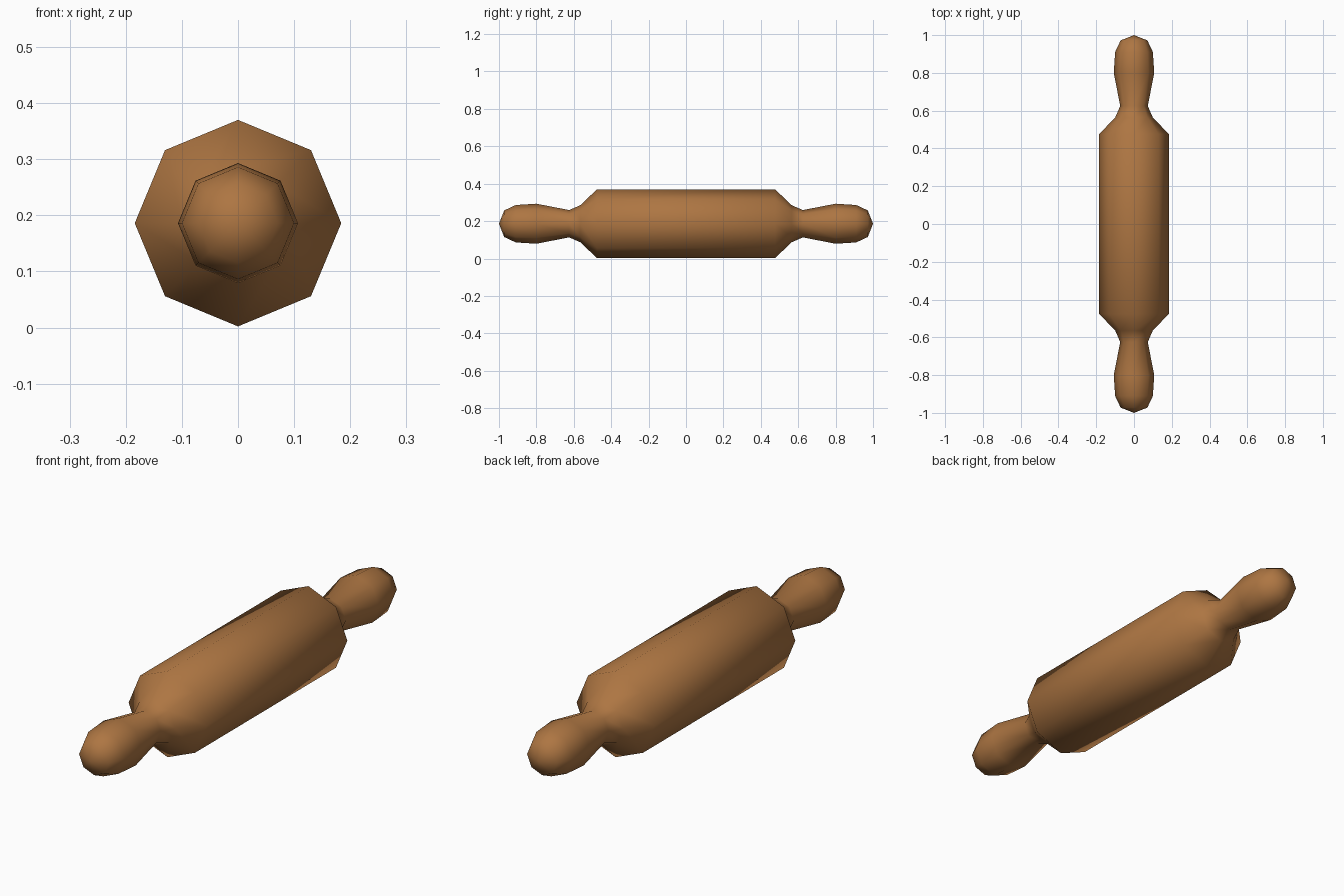
import bpy, bmesh, math

if "Cube" in bpy.data.objects:
    bpy.data.objects.remove(bpy.data.objects["Cube"])

SIDES = 8
CENTRE_Z = 0.186

wood = bpy.data.materials.new("warm brown wood")
wood.diffuse_color = (0.42, 0.18, 0.055, 1)
wood.use_nodes = True
wood.node_tree.nodes["Principled BSDF"].inputs["Base Color"].default_value = wood.diffuse_color

# Half profile (y, radius): barrel edge, shoulder, neck, grip, rounded end
half = [(0.476, 0.184), (0.565, 0.099), (0.625, 0.073), (0.80, 0.107),
        (0.91, 0.100), (0.972, 0.071)]
profile = [(-y, r) for y, r in reversed(half)] + half

# Turned rolling pin: octagonal rings along y, closed by a point at each end
bm = bmesh.new()
rings = []
for y, r in profile:
    rings.append([bm.verts.new((r * math.sin(2 * math.pi * i / SIDES), y,
                                CENTRE_Z + r * math.cos(2 * math.pi * i / SIDES)))
                  for i in range(SIDES)])
for a, b in zip(rings, rings[1:]):
    for i in range(SIDES):
        j = (i + 1) % SIDES
        bm.faces.new((a[i], a[j], b[j], b[i]))
for ring, y in ((rings[0], -1.0), (rings[-1], 1.0)):
    tip = bm.verts.new((0, y, CENTRE_Z))
    for i in range(SIDES):
        bm.faces.new((ring[i], ring[(i + 1) % SIDES], tip))
bmesh.ops.recalc_face_normals(bm, faces=bm.faces)
for f in bm.faces:
    f.smooth = True

mesh = bpy.data.meshes.new("rolling_pin")
bm.to_mesh(mesh)
bm.free()
mesh.materials.append(wood)
pin = bpy.data.objects.new("rolling_pin", mesh)
bpy.context.collection.objects.link(pin)
